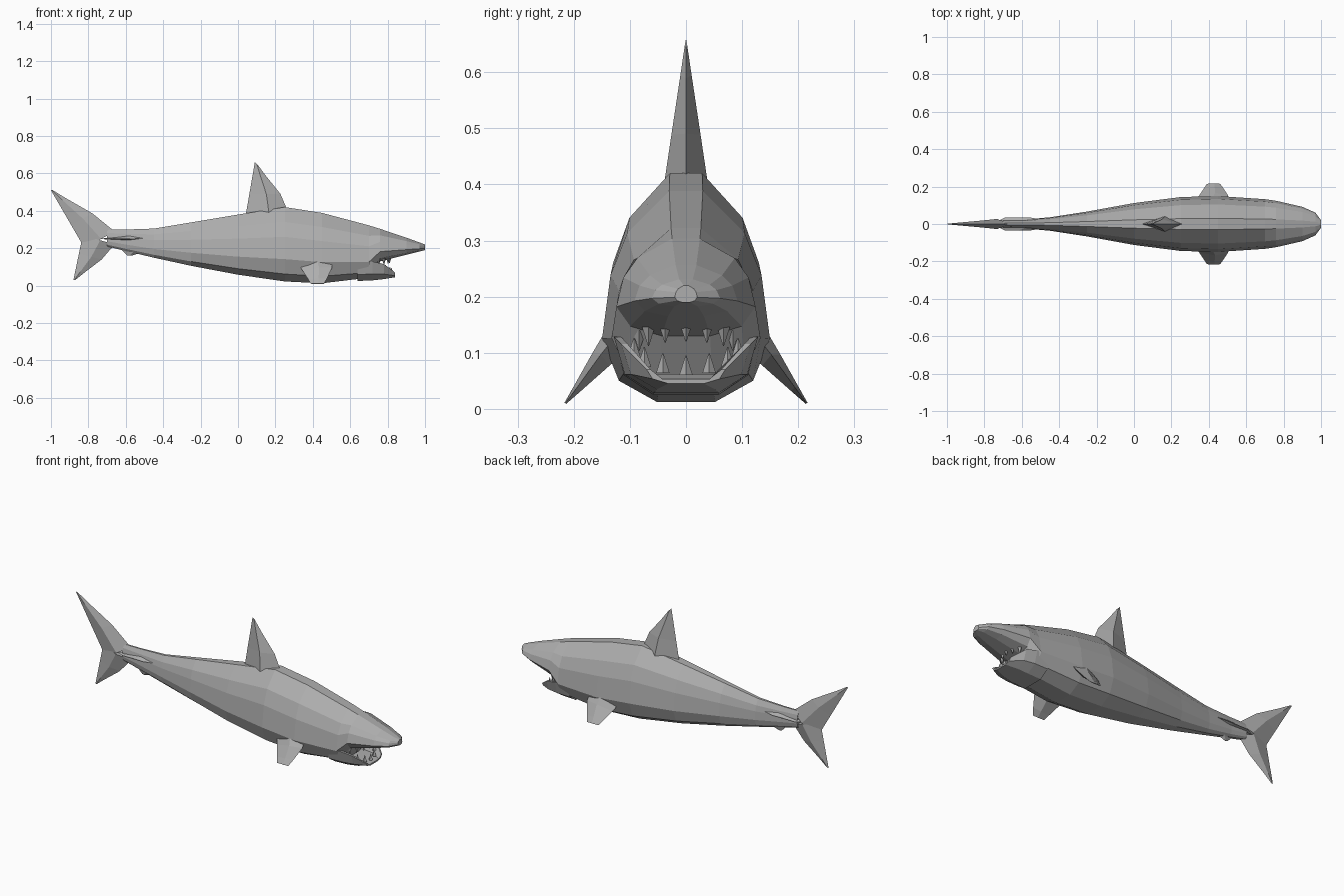
import bpy
from math import cos, sin, sqrt, pi
from mathutils import Vector

if "Cube" in bpy.data.objects:
    bpy.data.objects.remove(bpy.data.objects["Cube"])

grey = bpy.data.materials.new("shark grey")
grey.use_nodes = True
tone = (0.42, 0.42, 0.42, 1)
grey.diffuse_color = tone
grey.node_tree.nodes["Principled BSDF"].inputs["Base Color"].default_value = tone


def loft(name, rings):
    """Skin equal-sized closed rings and cap both ends."""
    count = len(rings[0])
    verts = [point for ring in rings for point in ring]
    faces = [tuple(range(count)), tuple(range(len(verts) - count, len(verts)))]
    for start in range(0, len(verts) - count, count):
        for i in range(count):
            following = (i + 1) % count
            faces.append((start + i, start + following,
                          start + count + following, start + count + i))
    mesh = bpy.data.meshes.new(name)
    mesh.from_pydata(verts, [], faces)
    mesh.materials.append(grey)
    obj = bpy.data.objects.new(name, mesh)
    bpy.context.collection.objects.link(obj)
    bpy.context.view_layer.objects.active = obj
    bpy.ops.object.mode_set(mode='EDIT')
    bpy.ops.mesh.select_all(action='SELECT')
    bpy.ops.mesh.normals_make_consistent(inside=False)
    bpy.ops.object.mode_set(mode='OBJECT')


def mirrored(half):
    """Close a half outline of (y, z) points into a symmetric ring."""
    return half + [(-y, z) for y, z in reversed(half)]


def fin(name, lead, trail, thickness, spread=(0, 0), side=(0, 1, 0)):
    """Tapering blade between a leading and a trailing edge, each root to tip in (x, z)."""
    lead_root, lead_tip, trail_root, trail_tip = [
        Vector((x, y, z)) for edge in (lead, trail) for (x, z), y in zip(edge, spread)]
    rings = []
    for t in (0, 0.4, 0.8, 1):
        front = lead_root.lerp(lead_tip, t)
        back = trail_root.lerp(trail_tip, t)
        # The leading edge bows outward a little
        front += (front - back) * sin(pi * t) * 0.15
        middle = front.lerp(back, 0.45)
        offset = Vector(side) * (thickness * (1 - t) + 0.002)
        rings.append([front, middle + offset, back, middle - offset])
    loft(name, rings)


# Body silhouette rules along x
def back_height(x):
    if x < 0.25:
        return max(0.3, 0.38 + x / 6)
    return 0.42 - 0.2 * ((x - 0.25) / 0.75) ** 1.4


def belly_height(x):
    if x > 0.7:
        return 0.19 - (1 - x) / 4
    return 0.01 + 0.2 * (abs(x - 0.4) / 1.1) ** 1.4


def half_width(x):
    if x > 0.4:
        return 0.02 + 0.13 * sqrt(1 - ((x - 0.4) / 0.6) ** 2)
    return 0.02 + 0.13 * cos((0.4 - x) / 1.1 * pi / 2) ** 2


# Body: faceted ring, widest low down and narrow along the back
section = mirrored([(0.35, 0), (0.8, 0.1), (1, 0.3), (0.9, 0.6), (0.7, 0.8), (0.2, 1)])
body = []
for x in (-0.7, -0.6, -0.45, -0.25, 0, 0.25, 0.45, 0.7, 0.76, 0.9, 0.97, 1):
    low, high, width = belly_height(x), back_height(x), half_width(x)
    body.append([(x, y * width, low + z * (high - low)) for y, z in section])
loft("body", body)

# Lower jaw: open trough running forward from the throat
jaw = []
for t in (0, 0.4, 0.7, 1):
    bottom = 0.025 + 0.02 * t * t
    rim = 0.13 - 0.06 * t ** 4
    width = 0.13 - 0.06 * t ** 4
    floor = bottom + (rim - bottom) / 3
    trough = mirrored([(width * 0.45, bottom), (width * 0.85, floor), (width, rim),
                       (width * 0.9, rim), (width * 0.6, floor)])
    jaw.append([(0.64 + t / 5, y, z) for y, z in trough])
loft("lower_jaw", jaw)


# Teeth: small spikes in an arc along both jaws
def tooth(name, x, y, z, height):
    rings = []
    for radius, rise in ((0.012, 0), (0.001, height)):
        rings.append([(x + radius * cos(i * pi / 2), y + radius * sin(i * pi / 2), z + rise)
                      for i in range(4)])
    loft(name, rings)


for i in range(-3, 4):
    angle = i * pi / 7
    x, y = 0.74 + 0.08 * cos(angle), 0.095 * sin(angle)
    tooth(f"lower_tooth_{i + 4}", x, y, 0.1 - 0.04 * cos(angle), 0.035)
    tooth(f"upper_tooth_{i + 4}", x - 0.01, y * 0.9, belly_height(x) + 0.01, -0.035)

# Dorsal and anal fins
fin("dorsal_fin", [(0.27, 0.39), (0.11, 0.64)], [(0.04, 0.37), (0.09, 0.66)], 0.04)
fin("anal_fin", [(-0.5, 0.19), (-0.57, 0.16)], [(-0.63, 0.2), (-0.59, 0.16)], 0.02)

# Tail lobes sharing one root
fin("tail_upper_lobe", [(-0.66, 0.29), (-0.99, 0.51)], [(-0.82, 0.2), (-1, 0.51)], 0.025)
fin("tail_lower_lobe", [(-0.66, 0.22), (-0.87, 0.03)], [(-0.83, 0.27), (-0.88, 0.03)], 0.025)

# Paired pectoral fins and tail keels
for s, name in ((1, "left"), (-1, "right")):
    fin(name + "_pectoral_fin", [(0.5, 0.15), (0.46, 0.01)], [(0.32, 0.12), (0.39, 0.01)],
        0.03, spread=(s * 0.11, s * 0.215), side=(0, 0.8, s * 0.5))
    fin(name + "_tail_keel", [(-0.46, 0.26), (-0.56, 0.25)], [(-0.74, 0.25), (-0.69, 0.25)],
        0.015, spread=(s * 0.01, s * 0.035), side=(0, 0, 1))
